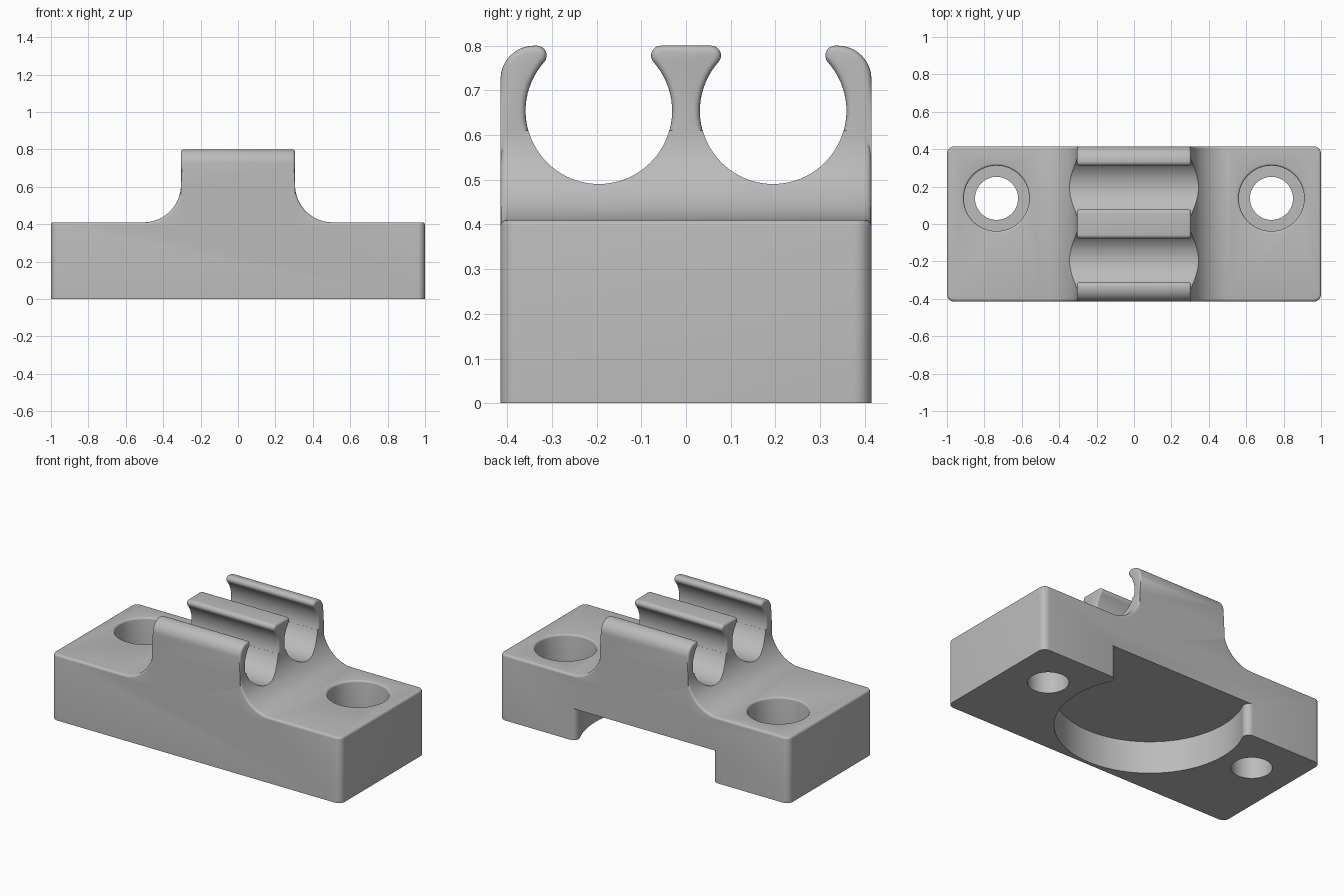
import bpy, bmesh, math
from math import sin, cos, asin, sqrt, pi, radians

cube = bpy.data.objects.get("Cube")
if cube:
    bpy.data.objects.remove(cube, do_unlink=True)

# Main dimensions
HALF_Y, BASE_Z, TOP_Z = 0.415, 0.41, 0.8
CLIP_X, FLARE_R = 0.305, 0.2
BORE_Y, BORE_Z, BORE_R = 0.195, 0.654, 0.164
HOLE_X, HOLE_Y = 0.735, 0.137
EDGE = 0.014

grey = bpy.data.materials.new("plain grey")
grey.use_nodes = True
grey.diffuse_color = (0.5, 0.5, 0.5, 1)
grey.node_tree.nodes["Principled BSDF"].inputs["Base Color"].default_value = (0.5, 0.5, 0.5, 1)


def arc(cx, cy, r, start, end, n):
    """Points on an arc, angles in radians."""
    steps = [start + (end - start) * i / n for i in range(n + 1)]
    return [(cx + r * cos(a), cy + r * sin(a)) for a in steps]


def lipped_circle(cx, cy, r, lip, top):
    """Round seat that opens upward at 'top' between two rounded lips."""
    rise = top - lip - cy
    reach = sqrt((r + lip) ** 2 - rise ** 2)
    tilt = asin(rise / (r + lip))
    right = arc(reach, top - lip, lip, pi / 2, pi + tilt, 8)
    seat = arc(0, cy, r, tilt, -pi - tilt, 56)[1:-1]
    left = [(-u, v) for u, v in reversed(right)]
    return [(cx + u, v) for u, v in right + seat + left]


def make_object(name, bm):
    bmesh.ops.recalc_face_normals(bm, faces=bm.faces)
    mesh = bpy.data.meshes.new(name)
    bm.to_mesh(mesh)
    bm.free()
    mesh.materials.append(grey)
    obj = bpy.data.objects.new(name, mesh)
    bpy.context.collection.objects.link(obj)
    return obj


def prism(name, points, axis, low, high, bevel_above=None):
    """Extrude an outline along an axis; round its cap edges above a height."""
    place = {"x": lambda u, v, w: (w, u, v),
             "y": lambda u, v, w: (u, w, v),
             "z": lambda u, v, w: (u, v, w)}[axis]
    k = "xyz".index(axis)
    bm = bmesh.new()
    face = bm.faces.new([bm.verts.new(place(u, v, low)) for u, v in points])
    grown = bmesh.ops.extrude_face_region(bm, geom=[face])["geom"]
    for v in grown:
        if isinstance(v, bmesh.types.BMVert):
            v.co[k] = high
    bmesh.ops.recalc_face_normals(bm, faces=bm.faces)
    if bevel_above is not None:
        rims = [e for e in bm.edges
                if abs(e.verts[0].co[k] - e.verts[1].co[k]) < 1e-5
                and min(v.co.z for v in e.verts) > bevel_above]
        bmesh.ops.bevel(bm, geom=rims, offset=EDGE, segments=4, profile=0.5,
                        affect='EDGES', clamp_overlap=False)
    return make_object(name, bm)


def lathe(name, profile, x, y):
    """Turn a radius/height profile around a vertical axis."""
    bm = bmesh.new()
    verts = [bm.verts.new((x + r, y, z)) for r, z in profile]
    edges = [bm.edges.new(pair) for pair in zip(verts, verts[1:])]
    bmesh.ops.spin(bm, geom=verts + edges, cent=(x, y, 0), axis=(0, 0, 1),
                   angle=2 * pi, steps=64)
    bmesh.ops.remove_doubles(bm, verts=bm.verts, dist=1e-5)
    return make_object(name, bm)


def combine(target, tool, operation):
    """Boolean the tool into the target, then drop the tool."""
    tool.hide_render = True
    mod = target.modifiers.new("combine", 'BOOLEAN')
    mod.operation, mod.object, mod.solver = operation, tool, 'EXACT'
    bpy.context.view_layer.objects.active = target
    bpy.ops.object.modifier_apply(modifier=mod.name)
    bpy.data.objects.remove(tool, do_unlink=True)


# Base block with rounded upright corners and a soft top edge
corner = 0.04
plan = []
for i, (sx, sy) in enumerate([(1, 1), (-1, 1), (-1, -1), (1, -1)]):
    plan += arc(sx * (1 - corner), sy * (HALF_Y - corner), corner,
                i * pi / 2, (i + 1) * pi / 2, 8)
mount = prism("clip_mount", plan, "z", 0, BASE_Z, bevel_above=0.2)

# Flared foot that blends the clips into the base
foot_x, foot_z = CLIP_X + FLARE_R, BASE_Z + FLARE_R
right_side = [(foot_x, 0.37)] + arc(foot_x, foot_z, FLARE_R, -pi / 2, -pi, 20)
foot = prism("flared_foot", right_side + [(-x, z) for x, z in reversed(right_side)],
             "y", -HALF_Y, HALF_Y, bevel_above=0.39)
for side in (-1, 1):
    bore = arc(side * BORE_Y, BORE_Z, BORE_R - 0.0005, 0, 2 * pi, 80)[:-1]
    combine(foot, prism("bore_cutter", bore, "x", -1, 1), 'DIFFERENCE')

# Double clip with two open round seats
shoulder = 0.075
outer = arc(HALF_Y - shoulder, TOP_Z - shoulder, shoulder, 0, pi / 2, 10)
outline = [(-HALF_Y, 0.3), (HALF_Y, 0.3)] + outer
for side in (1, -1):
    outline += lipped_circle(side * BORE_Y, BORE_Z, BORE_R, 0.022, TOP_Z)
outline += [(-y, z) for y, z in reversed(outer)]
clip = prism("double_clip", outline, "x", -CLIP_X, CLIP_X, bevel_above=0.32)

combine(mount, foot, 'UNION')
combine(mount, clip, 'UNION')

# Round pocket underneath, open to the back
pocket = lipped_circle(0, HOLE_Y, 0.53, 0.035, HALF_Y)
pocket = [(pocket[0][0], 0.6)] + pocket + [(pocket[-1][0], 0.6)]
combine(mount, prism("pocket_cutter", pocket, "z", -0.2, 0.2), 'DIFFERENCE')

# Counterbored screw holes with softened rims
rim = 0.012
wide = 0.175
rim_curve = arc(wide + rim, BASE_Z - rim, rim, pi, pi / 2, 4)
profile = [(0, -0.1), (0.115, -0.1), (0.115, 0.16), (wide, 0.16)]
profile += rim_curve + [(wide + rim, 0.5), (0, 0.5)]
for side in (-1, 1):
    combine(mount, lathe("hole_cutter", profile, side * HOLE_X, HOLE_Y), 'DIFFERENCE')

# Smooth curved faces, keep hard edges
bpy.ops.object.select_all(action='DESELECT')
mount.select_set(True)
bpy.context.view_layer.objects.active = mount
bpy.ops.object.shade_smooth_by_angle(angle=radians(32))
